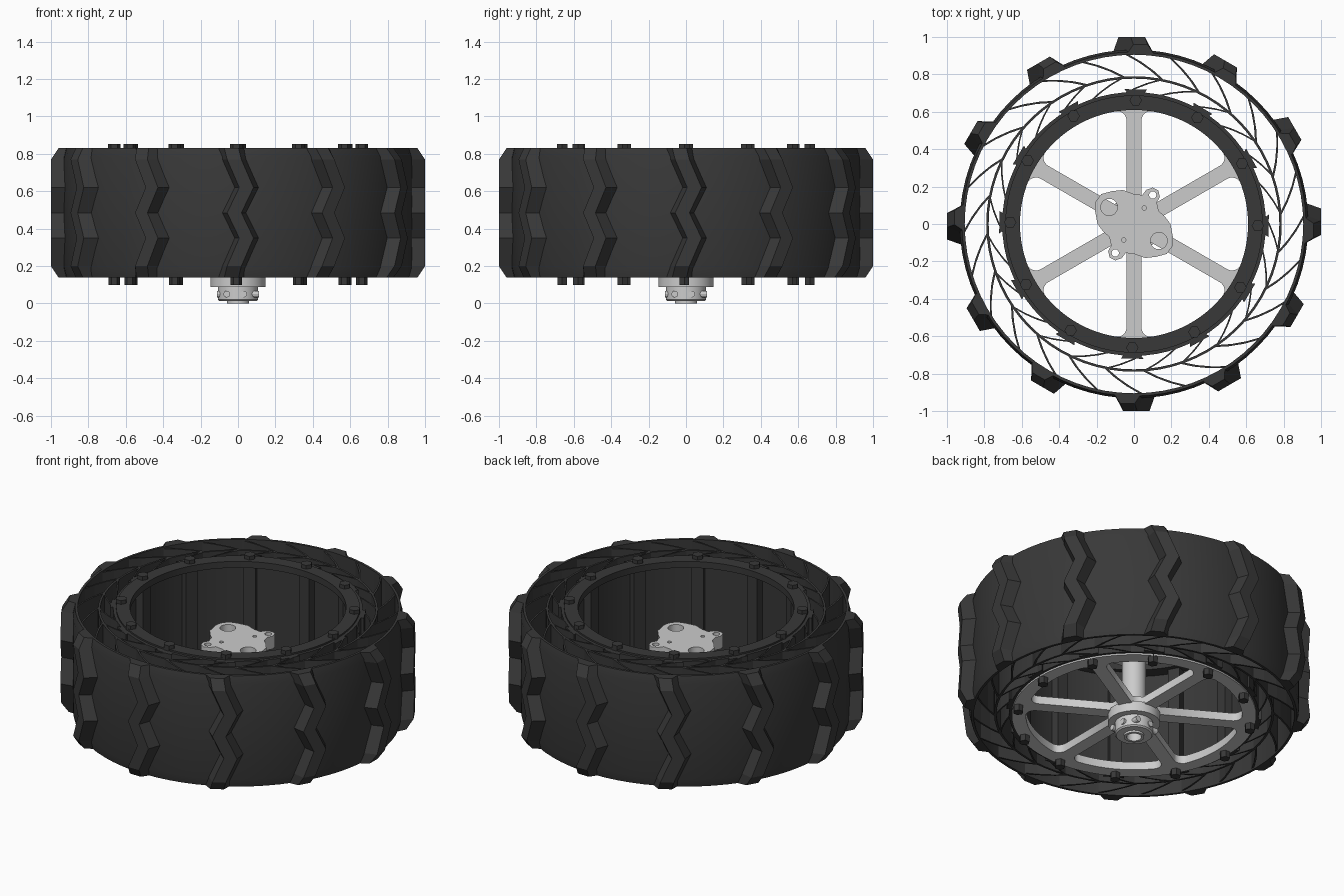
import bpy, bmesh
from math import sin, cos, pi, radians, sqrt, atan2

if "Cube" in bpy.data.objects:
    bpy.data.objects.remove(bpy.data.objects["Cube"])

dark = bpy.data.materials.new("dark_rubber")
dark.diffuse_color = (0.04, 0.04, 0.04, 1)
dark.use_nodes = True
dark.node_tree.nodes["Principled BSDF"].inputs["Base Color"].default_value = dark.diffuse_color

Z0, Z1 = 0.14, 0.83          # tyre width
ZM = (Z0 + Z1) / 2


def polar(r, a):
    return (r * cos(a), r * sin(a))


def finish(name, bm, mat=None, smooth=False):
    bmesh.ops.recalc_face_normals(bm, faces=bm.faces)
    me = bpy.data.meshes.new(name)
    bm.to_mesh(me)
    bm.free()
    ob = bpy.data.objects.new(name, me)
    bpy.context.collection.objects.link(ob)
    if mat:
        me.materials.append(mat)
    if smooth:
        bpy.ops.object.select_all(action='DESELECT')
        ob.select_set(True)
        bpy.context.view_layer.objects.active = ob
        bpy.ops.object.shade_smooth_by_angle(angle=radians(25))
    return ob


def loft(bm, rings, closed=False):
    """Join rings of points; cap the ends, or join last to first."""
    vs = [[bm.verts.new(p) for p in ring] for ring in rings]
    n = len(vs[0])
    m = len(vs)
    for i in range(m if closed else m - 1):
        a, b = vs[i], vs[(i + 1) % m]
        for j in range(n):
            k = (j + 1) % n
            bm.faces.new((a[j], a[k], b[k], b[j]))
    if not closed:
        bm.faces.new(vs[0])
        bm.faces.new(vs[-1])


def prism(bm, pts, z0, z1):
    loft(bm, [[(x, y, z) for x, y in pts] for z in (z0, z1)])


def lathe(name, profile, mat=None, seg=72):
    """Closed (r, z) profile turned about the z axis."""
    bm = bmesh.new()
    loft(bm, [[(*polar(r, 2 * pi * i / seg), z) for r, z in profile]
              for i in range(seg)], closed=True)
    return finish(name, bm, mat, True)


def circle(r, n=32, cx=0, cy=0):
    return [(cx + r * cos(2 * pi * i / n), cy + r * sin(2 * pi * i / n)) for i in range(n)]


def plate(name, loops, z0, z1):
    """Flat plate with holes from closed outlines."""
    cu = bpy.data.curves.new(name, 'CURVE')
    cu.dimensions = '2D'
    cu.fill_mode = 'BOTH'
    cu.extrude = (z1 - z0) / 2
    for pts in loops:
        sp = cu.splines.new('POLY')
        sp.points.add(len(pts) - 1)
        for p, (x, y) in zip(sp.points, pts):
            p.co = (x, y, 0, 1)
        sp.use_cyclic_u = True
    ob = bpy.data.objects.new(name, cu)
    ob.location.z = (z0 + z1) / 2
    bpy.context.collection.objects.link(ob)
    bpy.ops.object.select_all(action='DESELECT')
    ob.select_set(True)
    bpy.context.view_layer.objects.active = ob
    bpy.ops.object.convert(target='MESH')


# Tyre skin and the two concentric inner bands
lathe("tyre_skin", [(0.905, Z0), (0.92, Z0), (0.932, Z0 + 0.05), (0.932, Z1 - 0.05),
                    (0.92, Z1), (0.905, Z1)], dark)
lathe("middle_band", [(0.777, Z0 + .01), (0.79, Z0 + .01), (0.79, Z1 - .01), (0.777, Z1 - .01)], dark)
lathe("inner_band", [(0.685, Z0 + .01), (0.705, Z0 + .01), (0.705, Z1 - .01), (0.685, Z1 - .01)], dark)

# Slanted flexible vanes between the bands
bm = bmesh.new()
for i in range(24):
    for r0, r1, sweep in ((0.785, 0.91, radians(14)), (0.70, 0.782, radians(-14))):
        a = 2 * pi * (i + 0.25) / 24
        left, right = [], []
        for k in range(4):
            t = k / 3
            r, b = r0 + (r1 - r0) * t, a + sweep * t
            d = 0.010 / r
            left.append(polar(r, b - d))
            right.append(polar(r, b + d))
        prism(bm, left + right[::-1], Z0 + .01, Z1 - .01)
finish("flex_vanes", bm, dark)

# Zigzag tread lugs: (z, sideways shift, outer radius)
path = [(Z0, -0.035, 0.96), (0.20, -0.02, 1.0), (0.35, 0.045, 1.0), (ZM, -0.02, 1.0),
        (0.62, 0.045, 1.0), (0.77, -0.02, 1.0), (Z1, -0.035, 0.96)]
bm = bmesh.new()
for i in range(12):
    a = pi * i / 6
    rings = []
    for z, s, r in path:
        sec = [(0.915, s - 0.068), (r, s - 0.038), (r, s + 0.038), (0.915, s + 0.068)]
        rings.append([(x * cos(a) - y * sin(a), x * sin(a) + y * cos(a), z) for x, y in sec])
    loft(bm, rings)
finish("tread_lugs", bm, dark)

# Bolted rim: keyed blocks, hex bolts top and bottom
blocks, bolts = bmesh.new(), bmesh.new()
for i in range(12):
    a = pi * i / 6 - radians(0.8)
    block = [(0.635, -0.035), (0.69, -0.04), (0.72, -0.06), (0.72, 0.06), (0.69, 0.04), (0.635, 0.035)]
    prism(blocks, [(x * cos(a) - y * sin(a), x * sin(a) + y * cos(a)) for x, y in block],
          Z0 + .01, Z1 - .01)
    cx, cy = polar(0.662, a)
    for z0, z1, r in ((Z1 - .01, 0.853, 0.033), (0.10, Z0 + .01, 0.03)):
        prism(bolts, circle(r, 6, cx, cy), z0, z1)
finish("rim_blocks", blocks, dark)
finish("rim_bolts", bolts, dark)
lathe("top_rim_ring", [(0.61, 0.79), (0.688, 0.79), (0.688, Z1), (0.61, Z1)], dark)

# Six-spoke wheel disc with filleted openings
R, w, f = 0.61, 0.04, 0.05
cx, cy = sqrt((R - f) ** 2 - (w + f) ** 2), w + f
end = atan2(cy, cx)
half = [(0.13, w)]
for k in range(9):
    t = -pi / 2 + (end + pi / 2) * k / 8
    half.append((cx + f * cos(t), cy + f * sin(t)))
half += [polar(R, end + (pi / 6 - end) * k / 5) for k in range(1, 6)]
c, s = cos(pi / 3), sin(pi / 3)
opening = half + [(x * c + y * s, x * s - y * c) for x, y in half[-2::-1]]
loops = [circle(0.69, 96)]
for i in range(6):
    a = pi / 6 + i * pi / 3
    loops.append([(x * cos(a) - y * sin(a), x * sin(a) + y * cos(a)) for x, y in opening])
plate("spoked_disc", loops, Z0, 0.19)

# Hub: flange, clamp collar with bore, column up to the motor mount
lathe("hub_flange", [(0.05, 0.088), (0.148, 0.088), (0.148, 0.15), (0.05, 0.15)], seg=48)
lathe("hub_collar", [(0.05, 0.012), (0.10, 0.012), (0.108, 0.02), (0.108, 0.09), (0.05, 0.09)], seg=48)
lathe("hub_sleeve", [(0.042, 0.0), (0.058, 0.0), (0.058, 0.05), (0.042, 0.05)], seg=32)
bm = bmesh.new()
prism(bm, circle(0.068, 32), 0.12, 0.57)
finish("hub_column", bm, None, True)

# Clamp screws on opposite sides of the collar
bm = bmesh.new()
for sx in (1, -1):
    for y in (-0.06, 0.03):
        rings = [[(sx * (0.102 + u), y * sx, 0) for _ in range(1)] for u in (0, 1)]
        rings = [[(px, sx * y + 0.018 * cos(k * pi / 6), 0.05 + 0.018 * sin(k * pi / 6))
                  for k in range(12)] for px in (sx * 0.06, sx * 0.112)]
        loft(bm, rings)
        loft(bm, [[(-q[1], q[0], q[2]) for q in ring] for ring in rings])
finish("clamp_screws", bm)

# Motor mount plate with ears and holes, half outline turned by 180 degrees
side = [(-0.21, 0.08), (-0.205, 0.12), (-0.175, 0.16), (-0.12, 0.175), (-0.06, 0.182), (0.0, 0.16),
        (0.045, 0.155), (0.065, 0.182), (0.10, 0.195), (0.13, 0.18), (0.138, 0.145),
        (0.122, 0.115), (0.132, 0.07), (0.165, 0.04), (0.195, 0.0)]
loops = [side + [(-x, -y) for x, y in side]]
for k in (1, -1):
    loops += [circle(0.045, 24, -0.133 * k, 0.09 * k), circle(0.02, 12, 0.10 * k, 0.155 * k),
              circle(0.012, 10, 0.055 * k, 0.085 * k)]
plate("motor_mount_plate", loops, 0.55, 0.63)
